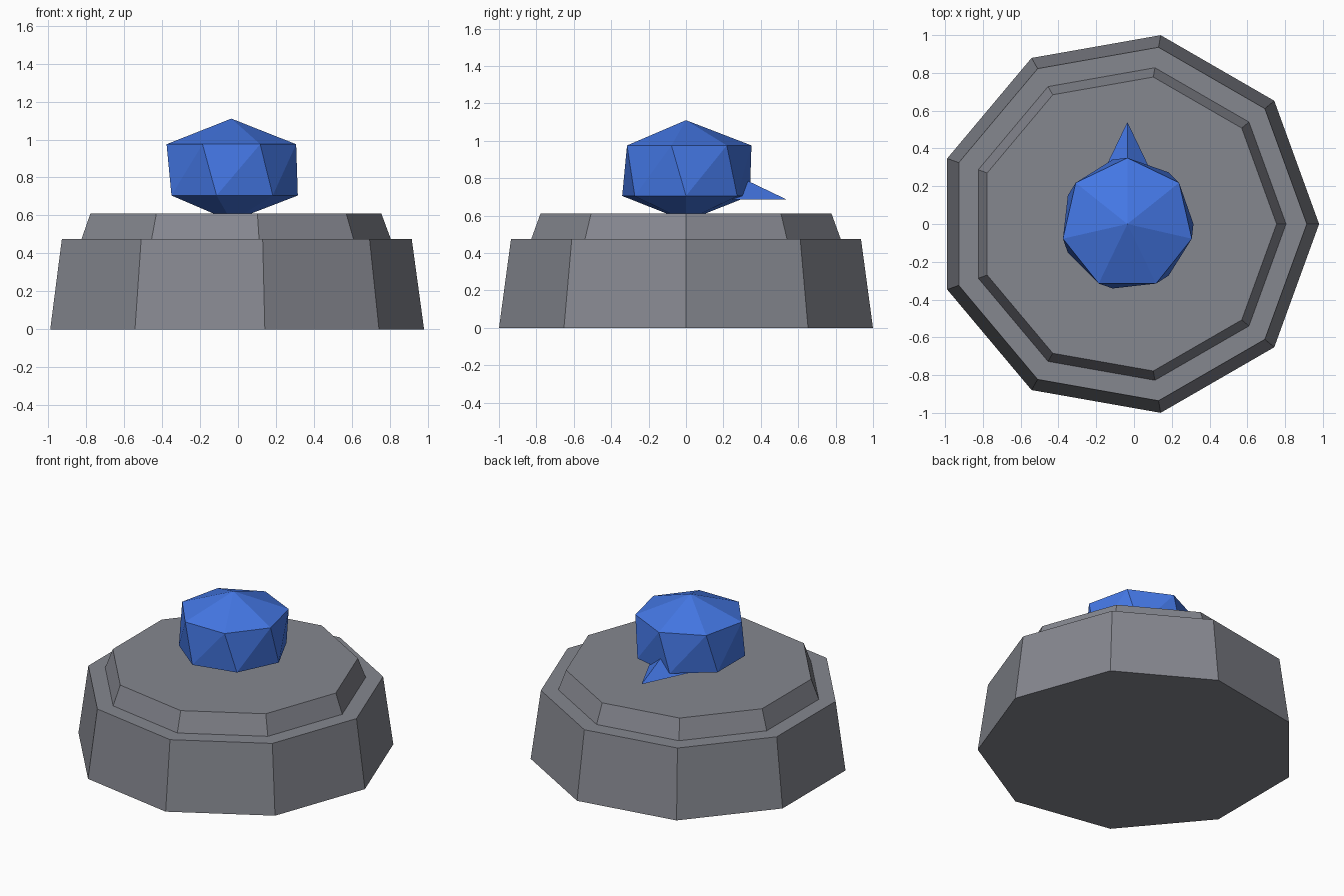
import bpy
import math

cube = bpy.data.objects.get("Cube")
if cube:
    bpy.data.objects.remove(cube, do_unlink=True)

CX = -0.035  # shared vertical axis of all parts


def make_material(name, rgb):
    mat = bpy.data.materials.new(name)
    mat.use_nodes = True
    colour = (*rgb, 1.0)
    mat.diffuse_color = colour
    mat.node_tree.nodes["Principled BSDF"].inputs["Base Color"].default_value = colour
    return mat


def make_object(name, verts, faces, mat):
    mesh = bpy.data.meshes.new(name)
    mesh.from_pydata(verts, [], faces)
    mesh.materials.append(mat)
    obj = bpy.data.objects.new(name, mesh)
    bpy.context.collection.objects.link(obj)
    return obj


def ring(sides, radius, z, start=0.0):
    step = 2 * math.pi / sides
    return [(CX + radius * math.cos(start + i * step),
             radius * math.sin(start + i * step), z) for i in range(sides)]


def tapered_tier(name, r_low, r_high, z_low, z_high, mat, sides=9):
    verts = ring(sides, r_low, z_low) + ring(sides, r_high, z_high)
    faces = [(i, (i + 1) % sides, sides + (i + 1) % sides, sides + i)
             for i in range(sides)]
    faces += [tuple(reversed(range(sides))), tuple(range(sides, 2 * sides))]
    return make_object(name, verts, faces, mat)


stone = make_material("stone grey", (0.235, 0.242, 0.275))
blue = make_material("bright blue", (0.058, 0.185, 0.78))

# Nine-sided stepped base
tapered_tier("lower_base", 1.015, 0.950, 0.0, 0.475, stone)
tapered_tier("upper_base", 0.840, 0.790, 0.475, 0.61, stone)

# Seven-sided faceted gem: two twisted rings with a point at each end
n = 7
twist = math.pi / 2 - 2 * math.pi * 2 / n
verts = ring(n, 0.35, 0.705) + ring(n, 0.35, 0.975, twist)
verts += [(CX, 0, 0.57), (CX, 0, 1.11)]
faces = []
for i in range(n):
    j = (i + 1) % n
    faces += [(j, i, 2 * n),                # underside
              (n + i, n + j, 2 * n + 1),    # crown
              (i, j, n + j),                # side, wide at the bottom
              (i, n + j, n + i)]            # side, wide at the top
make_object("gem", verts, faces, blue)

# Flat-bottomed spike pointing backwards out of the gem
tip_y, root_y, floor_z = 0.54, 0.20, 0.685
reach = 0.48 * (tip_y - root_y)
make_object("pointer_spike",
            [(CX, tip_y, floor_z), (CX - reach, root_y, floor_z),
             (CX + reach, root_y, floor_z), (CX, root_y, floor_z + reach)],
            [(0, 1, 3), (0, 3, 2), (0, 2, 1), (1, 2, 3)], blue)
